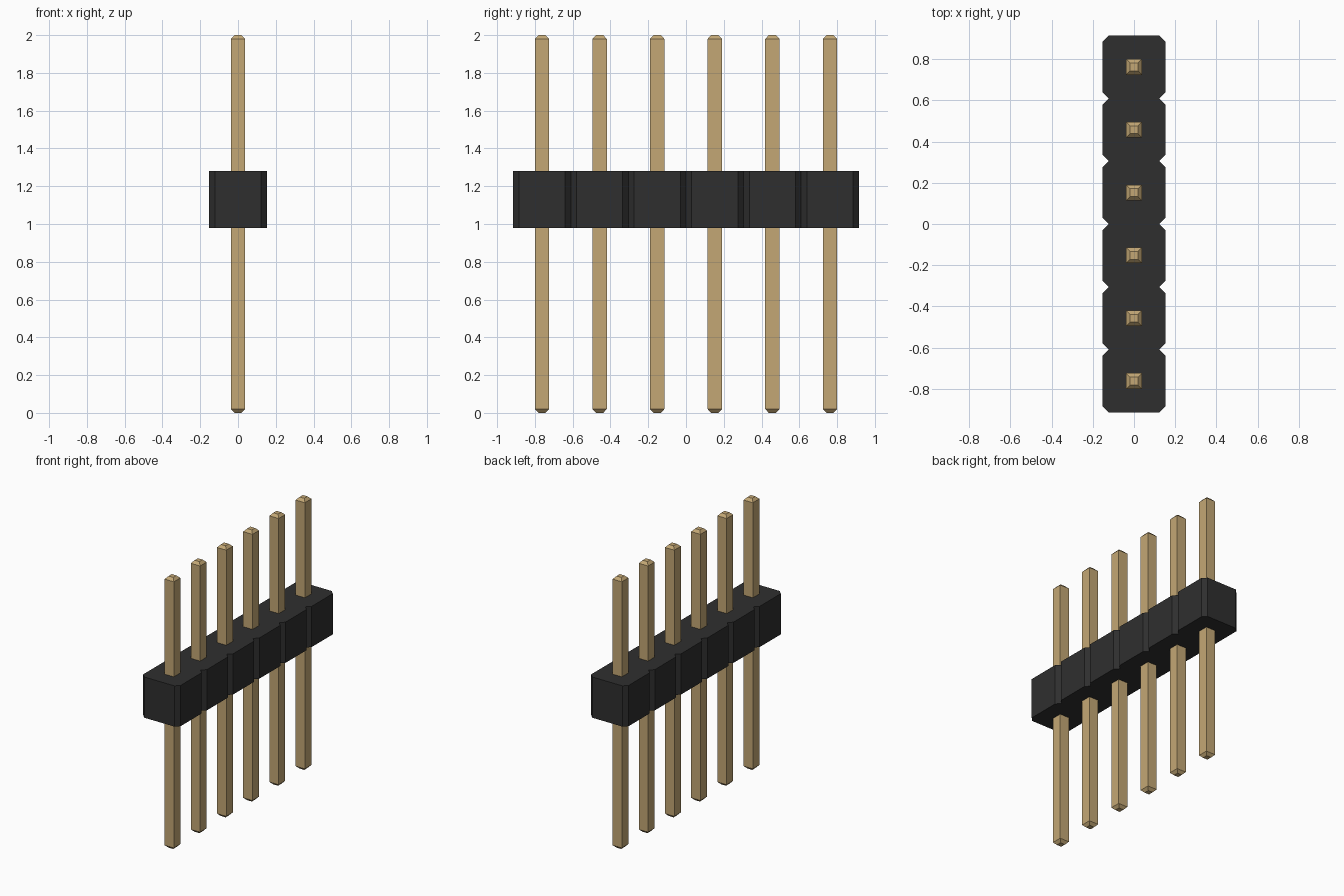
import bpy
import bmesh

cube = bpy.data.objects.get("Cube")
if cube:
    bpy.data.objects.remove(cube, do_unlink=True)

COUNT = 6
PITCH = 0.305
HALF = PITCH / 2
CHAMFER = 0.03
BODY_Z = (0.98, 1.28)
PIN_HALF, TIP_HALF, TIP_HEIGHT = 0.038, 0.019, 0.02


def make_material(name, colour):
    mat = bpy.data.materials.new(name)
    mat.use_nodes = True
    mat.diffuse_color = colour
    mat.node_tree.nodes["Principled BSDF"].inputs["Base Color"].default_value = colour
    return mat


def make_object(name, bm, mat):
    bmesh.ops.recalc_face_normals(bm, faces=bm.faces)
    mesh = bpy.data.meshes.new(name)
    bm.to_mesh(mesh)
    bm.free()
    mesh.materials.append(mat)
    obj = bpy.data.objects.new(name, mesh)
    bpy.context.collection.objects.link(obj)
    return obj


black = make_material("black plastic", (0.028, 0.028, 0.028, 1))
gold = make_material("dull gold", (0.55, 0.39, 0.178, 1))

# Housing: one outline of joined chamfered blocks, extruded upwards
right_side = []
for i in range(COUNT):
    y = (i - (COUNT - 1) / 2) * PITCH
    if i == 0:
        right_side.append((HALF - CHAMFER, y - HALF))
    right_side += [(HALF, y - HALF + CHAMFER), (HALF, y + HALF - CHAMFER),
                   (HALF - CHAMFER, y + HALF)]
outline = right_side + [(-x, y) for x, y in reversed(right_side)]
bm = bmesh.new()
base = bm.faces.new([bm.verts.new((x, y, BODY_Z[0])) for x, y in outline])
extruded = bmesh.ops.extrude_face_region(bm, geom=[base], use_keep_orig=True)
top = [v for v in extruded["geom"] if isinstance(v, bmesh.types.BMVert)]
bmesh.ops.translate(bm, verts=top, vec=(0, 0, BODY_Z[1] - BODY_Z[0]))
make_object("housing", bm, black)

# Pin: square rings lofted from bottom tip to top tip
bm = bmesh.new()
rings = []
for z, h in ((0, TIP_HALF), (TIP_HEIGHT, PIN_HALF),
             (2 - TIP_HEIGHT, PIN_HALF), (2, TIP_HALF)):
    rings.append([bm.verts.new((sx * h, sy * h, z))
                  for sx, sy in ((-1, -1), (1, -1), (1, 1), (-1, 1))])
for low, high in zip(rings, rings[1:]):
    for i in range(4):
        j = (i + 1) % 4
        bm.faces.new((low[i], low[j], high[j], high[i]))
bm.faces.new(rings[0])
bm.faces.new(rings[-1])
first_pin = make_object("pin_1", bm, gold)

# Repeat the pin along the row
for i in range(COUNT):
    pin = first_pin
    if i:
        pin = bpy.data.objects.new(f"pin_{i + 1}", first_pin.data)
        bpy.context.collection.objects.link(pin)
    pin.location.y = (i - (COUNT - 1) / 2) * PITCH
